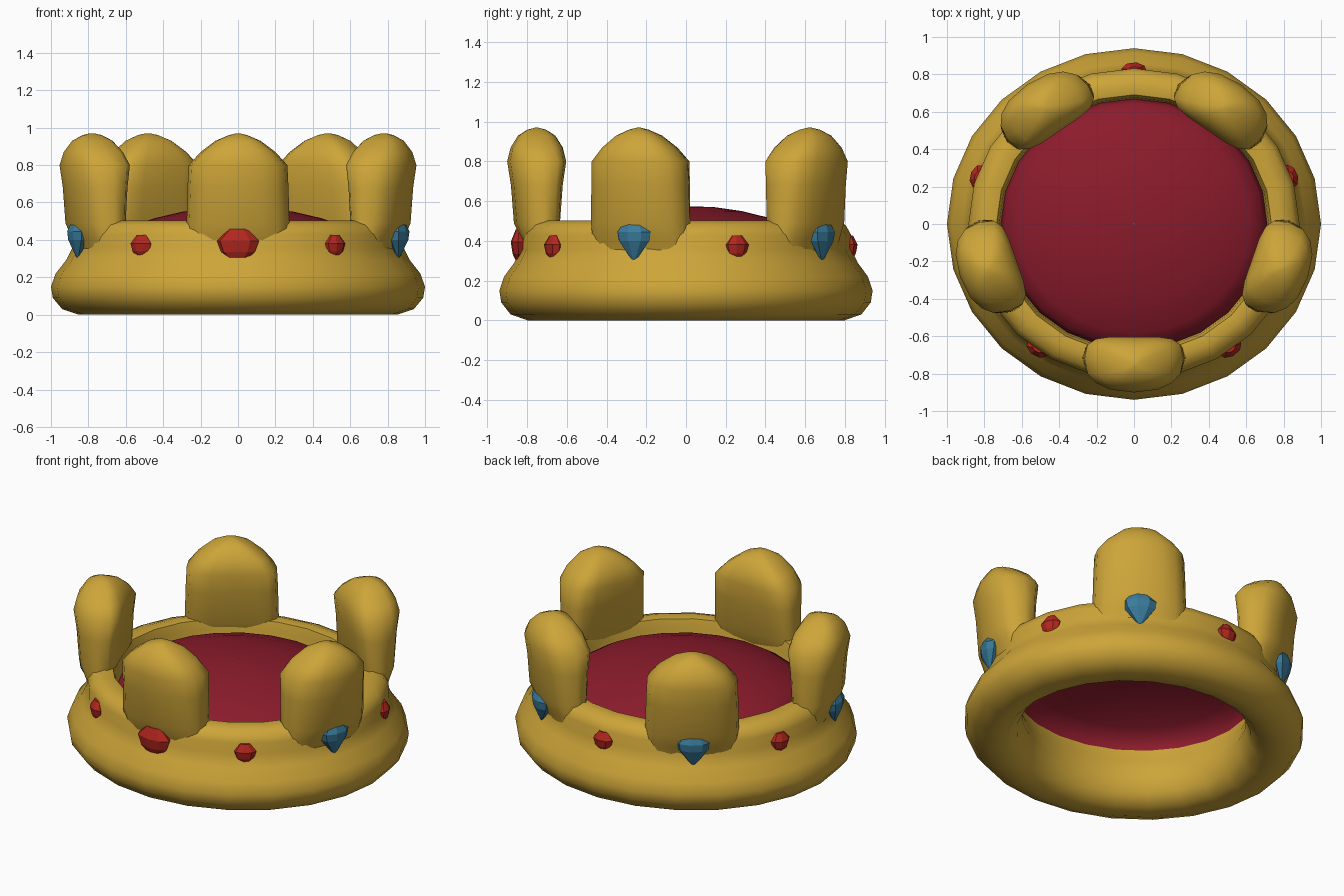
import bpy, bmesh, math
from mathutils import Vector

cube = bpy.data.objects.get("Cube")
if cube:
    bpy.data.objects.remove(cube, do_unlink=True)

SQUASH = 0.94          # the ring is slightly shorter front to back


def material(name, rgb):
    m = bpy.data.materials.new(name)
    m.use_nodes = True
    m.diffuse_color = (*rgb, 1)
    bsdf = next(n for n in m.node_tree.nodes if n.type == 'BSDF_PRINCIPLED')
    bsdf.inputs["Base Color"].default_value = (*rgb, 1)
    return m


GOLD = material("gold", (0.61, 0.375, 0.04))
VELVET = material("crimson velvet", (0.26, 0.011, 0.025))
RED = material("red gem", (0.45, 0.02, 0.013))
BLUE = material("blue gem", (0.042, 0.2, 0.33))


def loft(name, rings, mat, closed=False, caps=False, smooth=None):
    """Join equal-sized point rings with quads."""
    bm = bmesh.new()
    rows = [[bm.verts.new((p.x, p.y * SQUASH, p.z)) for p in ring] for ring in rings]
    pairs = list(zip(rows, rows[1:]))
    if closed:
        pairs.append((rows[-1], rows[0]))
    for low, high in pairs:
        n = len(low)
        for i in range(n):
            j = (i + 1) % n
            bm.faces.new((low[i], low[j], high[j], high[i]))
    if caps:
        bm.faces.new(rows[0][::-1])
        bm.faces.new(rows[-1])
    bmesh.ops.recalc_face_normals(bm, faces=bm.faces)
    mesh = bpy.data.meshes.new(name)
    bm.to_mesh(mesh)
    bm.free()
    mesh.materials.append(mat)
    obj = bpy.data.objects.new(name, mesh)
    bpy.context.collection.objects.link(obj)
    if smooth:
        bpy.ops.object.select_all(action='DESELECT')
        obj.select_set(True)
        bpy.context.view_layer.objects.active = obj
        bpy.ops.object.shade_smooth_by_angle(angle=math.radians(smooth))
    return obj


def circle(r, z, n=24):
    return [Vector((r * math.cos(a), r * math.sin(a), z))
            for a in (math.tau * i / n for i in range(n))]


def on_ring(angle, across, out, z):
    """Point at a distance out from the axis and across the tangent."""
    a = math.radians(angle)
    return Vector((out * math.cos(a) - across * math.sin(a),
                   out * math.sin(a) + across * math.cos(a), z))


# Band with the fat rolled base
band = [(0.75, 0.01), (0.85, 0), (0.94, 0.03), (0.99, 0.09), (1, 0.15), (0.975, 0.22),
        (0.92, 0.29), (0.885, 0.36), (0.885, 0.43), (0.855, 0.48), (0.79, 0.503),
        (0.735, 0.495), (0.72, 0.44), (0.712, 0.36), (0.68, 0.27), (0.66, 0.18), (0.69, 0.07)]
loft("band", [circle(r, z) for r, z in band], GOLD, closed=True, smooth=60)

# Domed cloth cap, open below, tucked down inside the band
cap = [(0.69, 0.27), (0.712, 0.36), (0.69, 0.415), (0.62, 0.458), (0.45, 0.515),
       (0.3, 0.55), (0.15, 0.57), (0.002, 0.575)]
loft("cloth_cap", [circle(r, z) for r, z in cap], VELVET, smooth=60)

# Five rounded points: height, half width, half thickness
point_rings = [(0.32, 0.265, 0.05), (0.41, 0.272, 0.085), (0.49, 0.275, 0.122),
               (0.68, 0.27, 0.138), (0.8, 0.264, 0.158), (0.87, 0.2, 0.14),
               (0.93, 0.12, 0.1), (0.96, 0.05, 0.05), (0.97, 0.01, 0.01)]


def rounded(v, power):
    return math.copysign(abs(v) ** power, v)


def crown_point(name, angle, middle):
    rings = []
    for z, w, t in point_rings:
        ring = []
        for i in range(16):
            a = math.tau * i / 16
            across = w * rounded(math.cos(a), 0.75)
            bend = math.sqrt(0.64 - across * across) - 0.8
            ring.append(on_ring(angle, across, middle + 0.8 * bend + t * rounded(math.sin(a), 0.68), z))
        rings.append(ring)
    loft(name, rings, GOLD, caps=True, smooth=60)


# Cut gems: height, size factor per ring
RED_CUT = [(-0.075, 0.5), (-0.045, 0.8), (0.015, 1), (0.078, 0.45)]
BLUE_CUT = [(-0.105, 0.12), (-0.085, 0.3), (-0.01, 0.9), (0.035, 1), (0.085, 0.6)]


def gem(name, angle, out, z, cut, mat, half_width, depth, tall=1.0):
    rings = []
    for h, s in cut:
        rings.append([on_ring(angle, half_width * s * math.cos(a),
                              out + depth * s * math.sin(a), z + h * tall)
                      for a in (math.tau * i / 8 + 0.2 for i in range(8))])
    loft(name, rings, mat, caps=True)


places = ["front", "left", "back_left", "back_right", "right"]
for i, place in enumerate(places):
    angle = -90 + 72 * i
    if i == 0:
        crown_point(place + "_point", angle, 0.8)
        gem("front_gem", angle, 0.89, 0.38, RED_CUT, RED, 0.115, 0.05)
    else:
        crown_point(place + "_point", angle, 0.82)
        gem(place + "_gem", angle, 0.9, 0.41, BLUE_CUT, BLUE, 0.1, 0.055)
    gem("small_gem_after_" + place, angle + 36, 0.875, 0.37, RED_CUT, RED, 0.068, 0.045, 0.72)
